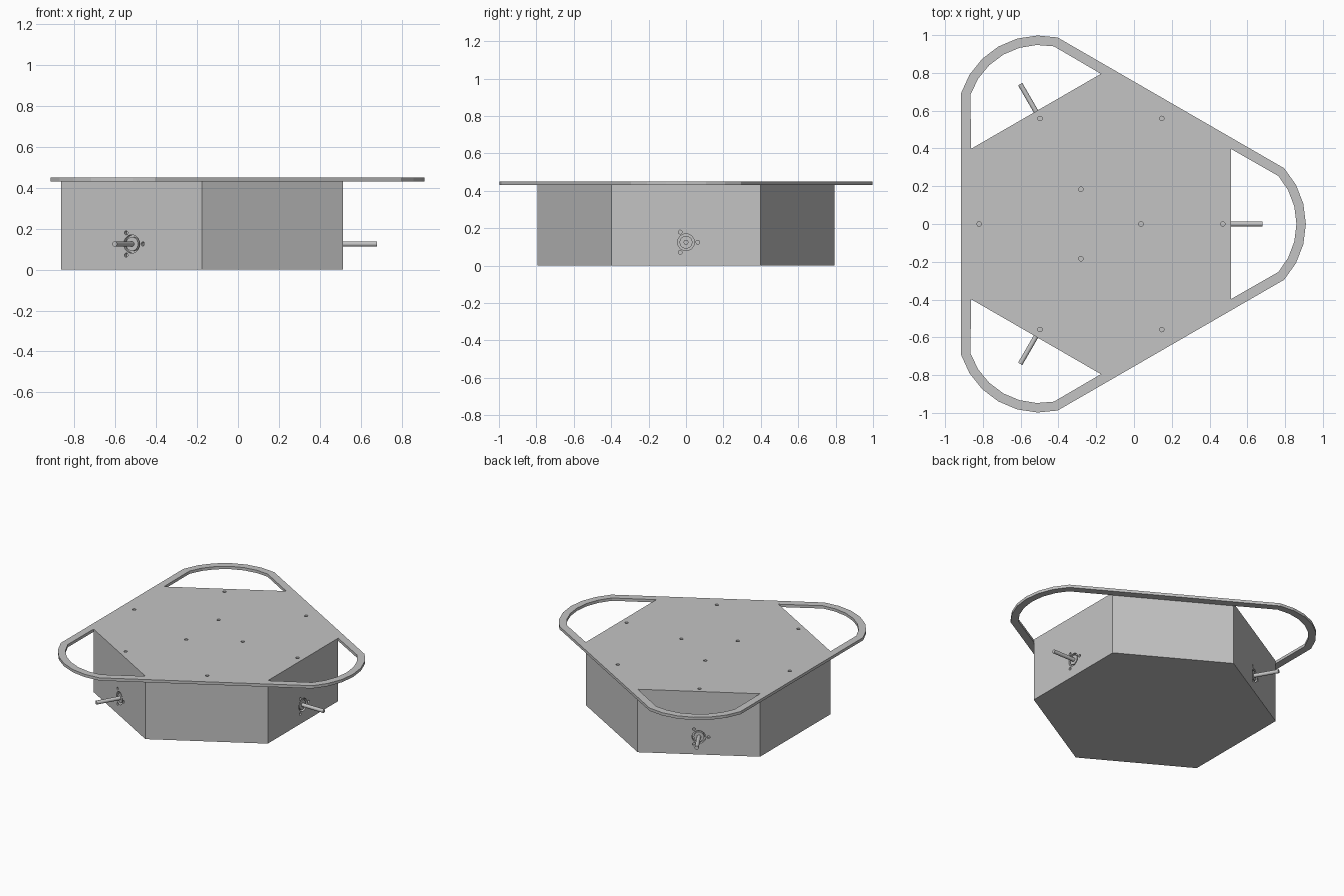
import bpy
import bmesh
from math import radians, sin, cos, pi
from mathutils import Matrix

if "Cube" in bpy.data.objects:
    bpy.data.objects.remove(bpy.data.objects["Cube"])

CX = -0.175          # centre of the hexagon
SIDE = 0.795         # hexagon radius
PLATE_Z, TOP = 0.43, 0.45
SHAFT_Z = 0.125
WALL = 0.02
APOTHEM = SIDE * cos(pi / 6)

grey = bpy.data.materials.new("light_grey")
grey.diffuse_color = (0.55, 0.55, 0.55, 1)
grey.use_nodes = True
grey.node_tree.nodes["Principled BSDF"].inputs["Base Color"].default_value = grey.diffuse_color


def spin(k):
    """Turn by k thirds about the hexagon centre."""
    return Matrix.Translation((CX, 0, 0)) @ Matrix.Rotation(radians(120 * k), 4, 'Z')


def prism(bm, pts, z0, z1, mat=None):
    """Extrude a plan outline from z0 to z1."""
    mat = mat or Matrix.Translation((CX, 0, 0))
    face = bm.faces.new([bm.verts.new(mat @ Matrix.Translation((x, y, z0)).translation) for x, y in pts])
    ext = bmesh.ops.extrude_face_region(bm, geom=[face])
    vs = [g for g in ext['geom'] if isinstance(g, bmesh.types.BMVert)]
    bmesh.ops.translate(bm, verts=vs, vec=(0, 0, z1 - z0))


def rod(bm, r, x0, x1, mat, y=0.0, z=SHAFT_Z, n=24):
    """Cylinder pointing outwards along the local x axis."""
    m = mat @ Matrix.Translation(((x0 + x1) / 2, y, z)) @ Matrix.Rotation(pi / 2, 4, 'Y')
    bmesh.ops.create_cone(bm, cap_ends=True, segments=n, radius1=r, radius2=r,
                          depth=x1 - x0, matrix=m)


def finish(bm, name, helper=False, smooth=False):
    bmesh.ops.recalc_face_normals(bm, faces=bm.faces)
    me = bpy.data.meshes.new(name)
    bm.to_mesh(me)
    bm.free()
    me.materials.append(grey)
    ob = bpy.data.objects.new(name, me)
    bpy.context.collection.objects.link(ob)
    ob.hide_render = helper
    if helper:
        ob.display_type = 'WIRE'
    if smooth:
        bpy.ops.object.select_all(action='DESELECT')
        ob.select_set(True)
        bpy.context.view_layer.objects.active = ob
        bpy.ops.object.shade_smooth_by_angle(angle=radians(35))
    return ob


def cut(ob, cutter):
    mod = ob.modifiers.new("cut", 'BOOLEAN')
    mod.operation = 'DIFFERENCE'
    mod.solver = 'EXACT'
    mod.object = cutter


def hexagon(r):
    return [(r * cos(radians(30 + 60 * i)), r * sin(radians(30 + 60 * i))) for i in range(6)]


def arc(r, half, n=6):
    """Rounded end of a handle."""
    return [(0.649 + r * cos(t), r * sin(t))
            for t in (radians(half * (2 * i / n - 1)) for i in range(n + 1))]


# Hollow hexagonal box with an opening and three screw holes per motor
bm = bmesh.new()
prism(bm, hexagon(SIDE), 0, PLATE_Z)
box = finish(bm, "hexagonal_box")

bm = bmesh.new()
prism(bm, hexagon(SIDE - WALL / cos(pi / 6)), WALL, PLATE_Z + 0.1)
cut(box, finish(bm, "box_cavity_cutter", helper=True))

bm = bmesh.new()
for k in range(3):
    rod(bm, 0.045, APOTHEM - 0.04, APOTHEM + 0.02, spin(k), n=32)
    for a in (0, 120, 240):
        rod(bm, 0.01, APOTHEM - 0.04, APOTHEM + 0.02, spin(k),
            y=0.063 * cos(radians(a)), z=SHAFT_Z + 0.063 * sin(radians(a)), n=16)
cut(box, finish(bm, "motor_hole_cutter", helper=True))

# Top plate with three rounded handles
bm = bmesh.new()
outline = []
for k in range(3):
    c, s = cos(radians(120 * k)), sin(radians(120 * k))
    outline += [(x * c - y * s, x * s + y * c) for x, y in arc(0.436, 42.6)]
prism(bm, outline, PLATE_Z, TOP)
plate = finish(bm, "top_plate")

# Handle openings and bolt holes
bm = bmesh.new()
for k in range(3):
    opening = [(APOTHEM, -SIDE / 2)] + arc(0.386, 41.2) + [(APOTHEM, SIDE / 2)]
    prism(bm, opening, PLATE_Z - 0.05, TOP + 0.05, spin(k))
bolts = [(0.645, 60 * i) for i in range(6)] + [(0.212, 120 * i) for i in range(3)]
for r, a in bolts:
    m = Matrix.Translation((CX + r * cos(radians(a)), r * sin(radians(a)), TOP))
    bmesh.ops.create_cone(bm, cap_ends=True, segments=16, radius1=0.012, radius2=0.012,
                          depth=0.1, matrix=m)
cut(plate, finish(bm, "plate_cutter", helper=True))

# Motors inside the box, each with a collar and a shaft sticking out
for k, side in enumerate(("right", "back", "front")):
    bm = bmesh.new()
    rod(bm, 0.09, APOTHEM - 0.26, APOTHEM - WALL - 0.002, spin(k), n=32)
    finish(bm, side + "_motor", smooth=True)
    bm = bmesh.new()
    rod(bm, 0.034, APOTHEM - 0.03, APOTHEM - 0.003, spin(k), n=32)
    finish(bm, side + "_motor_collar", smooth=True)
    bm = bmesh.new()
    rod(bm, 0.013, APOTHEM - 0.02, 0.855, spin(k))
    finish(bm, side + "_shaft", smooth=True)
